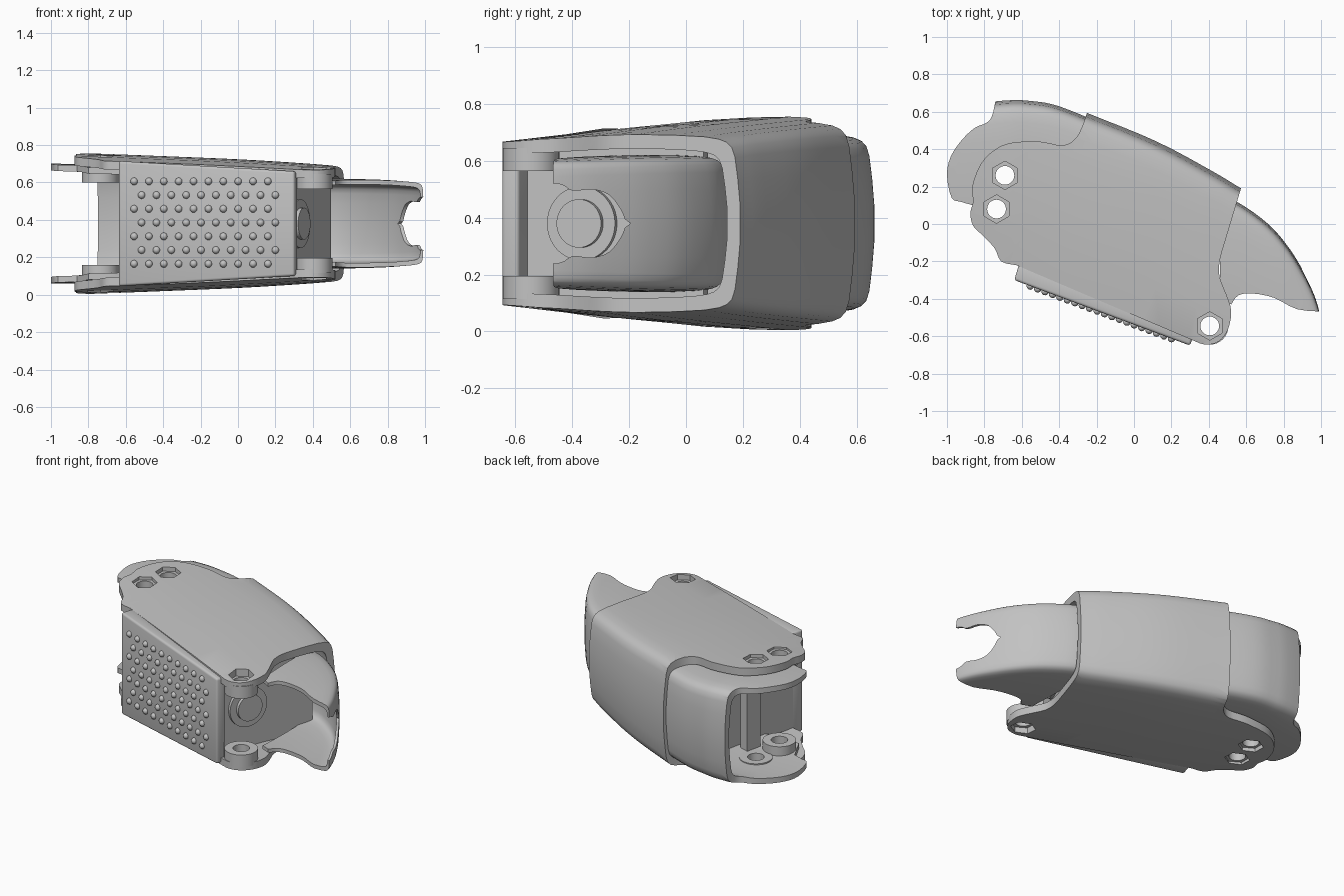
import bpy, bmesh, math
from mathutils import Vector, Matrix

if "Cube" in bpy.data.objects:
    bpy.data.objects.remove(bpy.data.objects["Cube"], do_unlink=True)

MID = 0.38  # height of the mirror plane
GREY = (0.54, 0.54, 0.54, 1)

grey = bpy.data.materials.new("matte_grey")
grey.use_nodes = True
grey.diffuse_color = GREY
grey.node_tree.nodes["Principled BSDF"].inputs["Base Color"].default_value = GREY


def finish(name, bm):
    bmesh.ops.recalc_face_normals(bm, faces=bm.faces)
    mesh = bpy.data.meshes.new(name)
    bm.to_mesh(mesh)
    bm.free()
    mesh.materials.append(grey)
    obj = bpy.data.objects.new(name, mesh)
    bpy.context.collection.objects.link(obj)
    return obj


def bake(obj):
    bpy.context.view_layer.update()
    graph = bpy.context.evaluated_depsgraph_get()
    mesh = bpy.data.meshes.new_from_object(obj.evaluated_get(graph))
    obj.modifiers.clear()
    obj.data = mesh


def cut(obj, cutter, operation='DIFFERENCE'):
    mod = obj.modifiers.new("cut", 'BOOLEAN')
    mod.operation, mod.object, mod.solver = operation, cutter, 'EXACT'
    bake(obj)
    bpy.data.objects.remove(cutter, do_unlink=True)


def smooth(obj, angle=32):
    bpy.ops.object.select_all(action='DESELECT')
    obj.select_set(True)
    bpy.context.view_layer.objects.active = obj
    bpy.ops.object.shade_smooth_by_angle(angle=math.radians(angle))


def curve_points(points, steps=4):
    """Smooth interpolation through tuples of any length."""
    out = []
    for i in range(len(points) - 1):
        a, b, c, d = (Vector(points[min(max(i + k, 0), len(points) - 1)]) for k in (-1, 0, 1, 2))
        for s in range(steps):
            t = s / steps
            out.append(0.5 * (2 * b + (c - a) * t + (2 * a - 5 * b + 4 * c - d) * t * t
                              + (3 * b - a - 3 * c + d) * t ** 3))
    return out + [Vector(points[-1])]


def prism(name, outline, half=lambda x: 0.6):
    """Upright block whose half height depends on x."""
    bm = bmesh.new()
    rings = [[bm.verts.new((p[0], p[1], MID + s * half(p[0]))) for p in outline] for s in (-1, 1)]
    bm.faces.new(rings[0])
    bm.faces.new(rings[1])
    n = len(outline)
    for i in range(n):
        j = (i + 1) % n
        bm.faces.new((rings[0][i], rings[0][j], rings[1][j], rings[1][i]))
    return finish(name, bm)


# Half section from front to back: share of depth, share of half height
SECTION = [(0, .78), (.12, .92), (.3, .97), (.45, .99), (.6, 1), (.75, .995), (.86, .98),
           (.915, .955), (.945, .92), (.965, .86), (.977, .75), (.988, .5), (.997, .2)]


def loft(name, stations, inset=0):
    """Solid through stations (front x, y, back x, y, half height), shrunk by an inset."""
    ring = SECTION + [(t, -f) for t, f in reversed(SECTION)]
    bm = bmesh.new()
    rows = []
    for fx, fy, bx, by, h in curve_points(stations):
        depth = Vector((bx - fx, by - fy))
        depth -= depth.normalized() * inset
        rows.append([bm.verts.new((fx + depth.x * t, fy + depth.y * t, MID + (h - inset) * f))
                     for t, f in ring])
    for a, b in zip(rows, rows[1:]):
        for i in range(len(ring)):
            j = (i + 1) % len(ring)
            bm.faces.new((a[i], a[j], b[j], b[i]))
    bm.faces.new(rows[0])
    bm.faces.new(rows[-1])
    return finish(name, bm)


def shell(name, stations, wall, outline):
    """Hollow loft trimmed to an outline."""
    obj = loft(name, stations)
    cut(obj, prism("trim", outline), 'INTERSECT')
    cut(obj, loft("hollow", stations, wall))
    return obj


def cylinder(name, x, y, z0, z1, radius, sides=32):
    bm = bmesh.new()
    bmesh.ops.create_cone(bm, cap_ends=True, segments=sides, radius1=radius, radius2=radius,
                          depth=abs(z1 - z0), matrix=Matrix.Translation((x, y, (z0 + z1) / 2)))
    return finish(name, bm)


# Main casing with curved ends
left_end = [(-.63, -.22), (-.71, -.2), (-.745, -.13), (-.81, -.06), (-.86, -.01), (-.875, .06),
            (-.86, .12), (-.865, .2), (-.82, .32), (-.74, .4), (-.65, .435), (-.5, .44),
            (-.38, .42), (-.31, .46), (-.27, .54), (-.25, .6)]
right_end = [(.575, .2), (.545, .1), (.5, -.05), (.46, -.19), (.457, -.28), (.495, -.38),
             (.52, -.47), (.5, -.57), (.45, -.63), (.38, -.645), (.31, -.62)]
casing = shell("casing", [
    (-1.2, -.14, -.9, .86, .385), (-.72, -.33, -.27, .605, .362), (-.3, -.5, .12, .445, .345),
    (.1, -.66, .42, .285, .325), (.4, -.78, .57, .195, .31), (.6, -.86, .75, .09, .295)], .05,
    curve_points(left_end, 3) + [(-.2, .9), (.65, .5)] + curve_points(right_end, 3))

# Curved cover at the knuckle
knuckle_cover = shell("knuckle_cover", [
    (-.1, -.2, -.15, .53, .3), (-.5, -.2, -.4, .632, .305), (-.6, -.2, -.55, .66, .31),
    (-.75, -.2, -.7, .662, .317), (-1.15, -.2, -1.1, .62, .322)], .035,
    [(-.22, .2), (-.22, .8), (-.73, .8)] + curve_points([
        (-.742, .65), (-.76, .575), (-.79, .54), (-.85, .515), (-.92, .45), (-.98, .36),
        (-1, .26), (-.975, .14), (-.93, .12), (-.86, .1)], 3) + [(-.8, -.03), (-.6, -.03)])

# Claw shaped cover at the tip, open at the front
tip_cover = shell("tip_cover", [
    (.42, -.6, .43, .16, .242), (.55, -.6, .56, .115, .24), (.65, -.65, .72, .0, .237),
    (.75, -.7, .828, -.125, .233), (.8, -.75, .905, -.25, .228), (.85, -.78, .963, -.37, .223),
    (.9, -.82, .998, -.49, .218), (.92, -.87, 1.0, -.62, .214)], .025,
    [(.46, .3), (1.1, .3), (1.1, -.468)] + curve_points([
        (1, -.468), (.87, -.455), (.75, -.395), (.64, -.372), (.56, -.38), (.52, -.43)], 3)
    + [(.46, -.4)])

# Keyhole notch in the tip
half_notch = [(-.6, .145), (-.45, .14), (-.4, .115), (-.33, .12), (-.27, .1), (-.23, .05), (-.215, .015)]
profile = curve_points(half_notch, 3) + [Vector((-.195, 0))]
profile += [Vector((p.x, -p.y)) for p in reversed(profile[:-1])]
bm = bmesh.new()
base = bm.faces.new([bm.verts.new((.8, p.x, MID + p.y)) for p in profile])
geom = bmesh.ops.extrude_face_region(bm, geom=[base])["geom"]
bmesh.ops.translate(bm, vec=(.4, 0, 0), verts=[g for g in geom if isinstance(g, bmesh.types.BMVert)])
cut(tip_cover, finish("notch", bm))

# Pivot bosses, screw holes and hexagon recesses on both faces
HOLES = [("upper_pivot", -.69, .26, .275, .33, .345), ("lower_pivot", -.735, .08, .22, .335, .345),
         ("tip_pivot", .405, -.545, .185, .265, .255)]
bosses = []
for label, x, y, inner, outer, recess in HOLES:
    for side, s in (("top", 1), ("bottom", -1)):
        boss = cylinder(f"{label}_boss_{side}", x, y, MID + s * inner, MID + s * outer, .1)
        cut(boss, cylinder("drill", x, y, -1, 2, .05))
        for part in (boss, casing):
            cut(part, cylinder("nut", x, y, MID + s * recess, MID + s * .6, .076, 6))
        bosses.append(boss)
    for part in (casing, knuckle_cover):
        cut(part, cylinder("drill", x, y, -1, 2, .05))

# Grip pad closing the front
grip_pad = prism("grip_pad", [(-.64, -.3), (.3, -.65), (.32, -.59), (-.615, -.215)],
                 lambda x: .335 - .055 * (x + .64) / .94)
mod = grip_pad.modifiers.new("soft", 'BEVEL')
mod.width, mod.segments = .014, 3
bake(grip_pad)

# Staggered grip studs
bm = bmesh.new()
for row in range(7):
    for col in range(10):
        x = -.555 + .04 * (row % 2) + .0795 * col
        y = -.3 - .35 * (x + .64) / .94
        bmesh.ops.create_uvsphere(bm, u_segments=12, v_segments=8, radius=.02,
                                  matrix=Matrix.Translation((x, y, .165 + .0735 * row)))
grip_studs = finish("grip_studs", bm)


def wall_between(name, a, b, thick, half):
    a, b = Vector(a), Vector(b)
    n = Vector((b.y - a.y, a.x - b.x)).normalized() * thick / 2
    return prism(name, [a + n, b + n, b - n, a - n], lambda x: half)


# Inner walls
wall_between("tip_bulkhead", (.21, -.57), (.48, .07), .04, .27)
wall_between("knuckle_bulkhead", (-.6, -.23), (-.42, .5), .04, .29)
wall_between("knuckle_post", (-.6, .12), (-.575, .22), .06, .28)

# Round hub with a collar on the tip bulkhead
axis = Vector((.92, -.39, 0)).normalized()
turn = axis.to_track_quat('Z', 'Y').to_matrix().to_4x4()
hubs = []
for name, radius, length in (("hub_collar", .13, .05), ("hub", .085, .07)):
    bm = bmesh.new()
    bmesh.ops.create_cone(bm, cap_ends=True, segments=40, radius1=radius, radius2=radius, depth=length,
                          matrix=Matrix.Translation(Vector((.29, -.35, MID)) + axis * length / 2) @ turn)
    hubs.append(finish(name, bm))

for part in [casing, knuckle_cover, tip_cover, grip_pad, grip_studs] + bosses + hubs:
    smooth(part)
